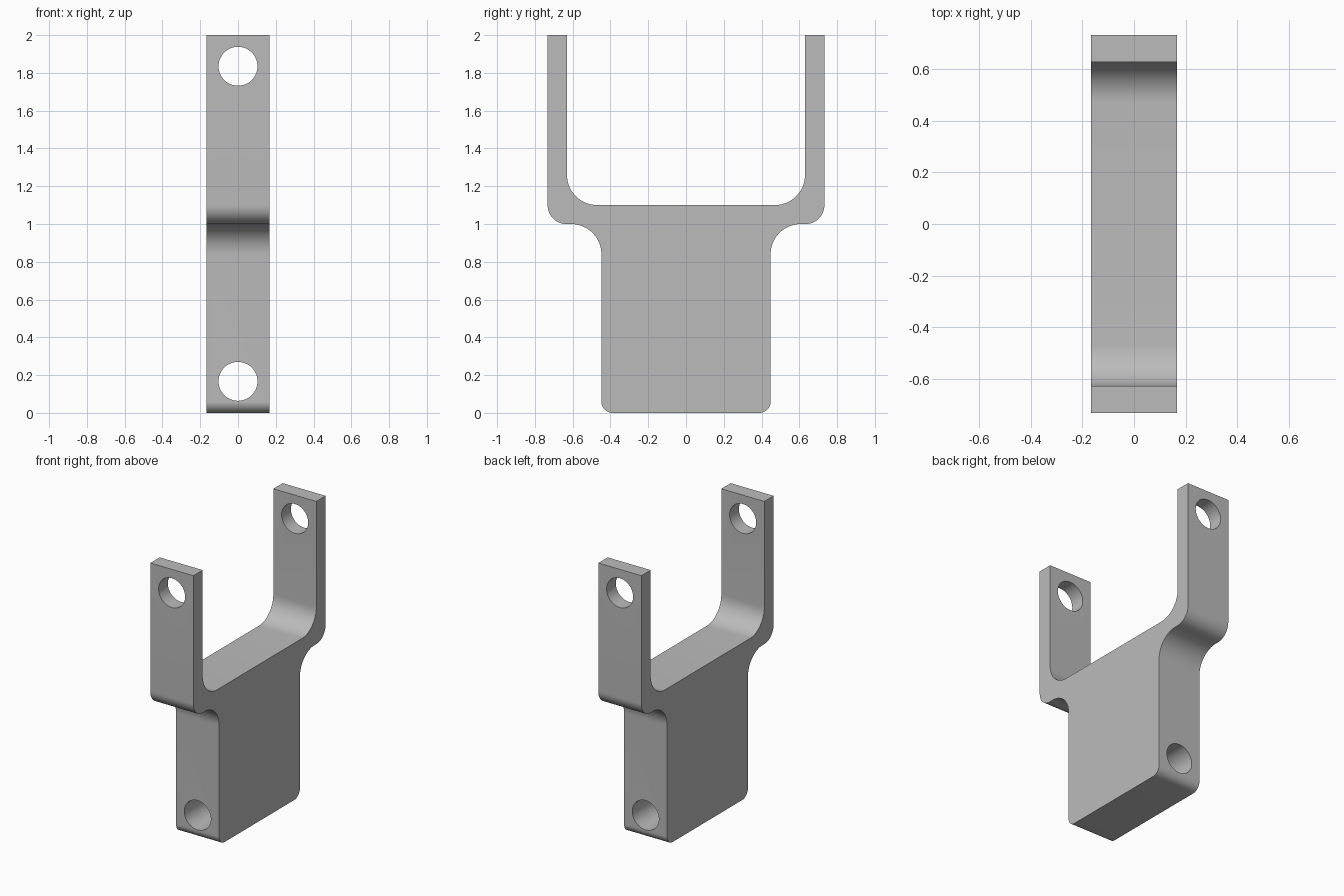
import bpy, bmesh, math
from mathutils import Vector, Matrix

cube = bpy.data.objects.get("Cube")
if cube:
    bpy.data.objects.remove(cube, do_unlink=True)

WIDTH = 0.334
HOLE_RADIUS = 0.103

grey = bpy.data.materials.new("plain_grey")
grey.use_nodes = True
colour = (0.5, 0.5, 0.5, 1)
grey.diffuse_color = colour
grey.node_tree.nodes["Principled BSDF"].inputs["Base Color"].default_value = colour


def link_mesh(name, bm):
    bmesh.ops.recalc_face_normals(bm, faces=bm.faces)
    mesh = bpy.data.meshes.new(name)
    bm.to_mesh(mesh)
    bm.free()
    mesh.materials.append(grey)
    obj = bpy.data.objects.new(name, mesh)
    bpy.context.collection.objects.link(obj)
    return obj


def round_corners(corners, steps=16):
    """Turn (y, z, radius) right-angle corners into a filleted outline."""
    points = []
    for i, (y, z, r) in enumerate(corners):
        here = Vector((y, z))
        if r == 0:
            points.append(here)
            continue
        before = (Vector(corners[i - 1][:2]) - here).normalized()
        after = (Vector(corners[(i + 1) % len(corners)][:2]) - here).normalized()
        centre = here + (before + after) * r
        for s in range(steps + 1):
            a = s / steps * math.pi / 2
            points.append(centre - after * r * math.cos(a) - before * r * math.sin(a))
    return points


# Half outline from the base up the outside of the arm and down its inside
half = [(0.448, 0, 0.06), (0.448, 1.0, 0.16), (0.733, 1.0, 0.1),
        (0.733, 2.0, 0), (0.63, 2.0, 0), (0.63, 1.1, 0.16)]
outline = round_corners(half + [(-y, z, r) for y, z, r in reversed(half)])

# Forked bracket, extruded across its width
bm = bmesh.new()
side = bm.faces.new([bm.verts.new((-WIDTH / 2, p.x, p.y)) for p in outline])
grown = bmesh.ops.extrude_face_region(bm, geom=[side], use_keep_orig=True)
bmesh.ops.translate(bm, vec=(WIDTH, 0, 0),
                    verts=[g for g in grown["geom"] if isinstance(g, bmesh.types.BMVert)])
bracket = link_mesh("forked_bracket", bm)

# Through holes near the arm tips and near the base
for name, z in (("arm_hole_cutter", 1.835), ("base_hole_cutter", 0.167)):
    bm = bmesh.new()
    bmesh.ops.create_cone(bm, cap_ends=True, segments=64, radius1=HOLE_RADIUS,
                          radius2=HOLE_RADIUS, depth=2,
                          matrix=Matrix.Translation((0, 0, z)) @ Matrix.Rotation(math.pi / 2, 4, 'X'))
    cutter = link_mesh(name, bm)
    cutter.hide_render = True
    cutter.display_type = 'WIRE'
    bpy.ops.object.select_all(action='DESELECT')
    bpy.context.view_layer.objects.active = bracket
    bracket.select_set(True)
    mod = bracket.modifiers.new(name, 'BOOLEAN')
    mod.operation = 'DIFFERENCE'
    mod.solver = 'EXACT'
    mod.object = cutter
    bpy.ops.object.modifier_apply(modifier=mod.name)
    bpy.data.objects.remove(cutter, do_unlink=True)

bpy.ops.object.shade_smooth_by_angle(angle=math.radians(30))
